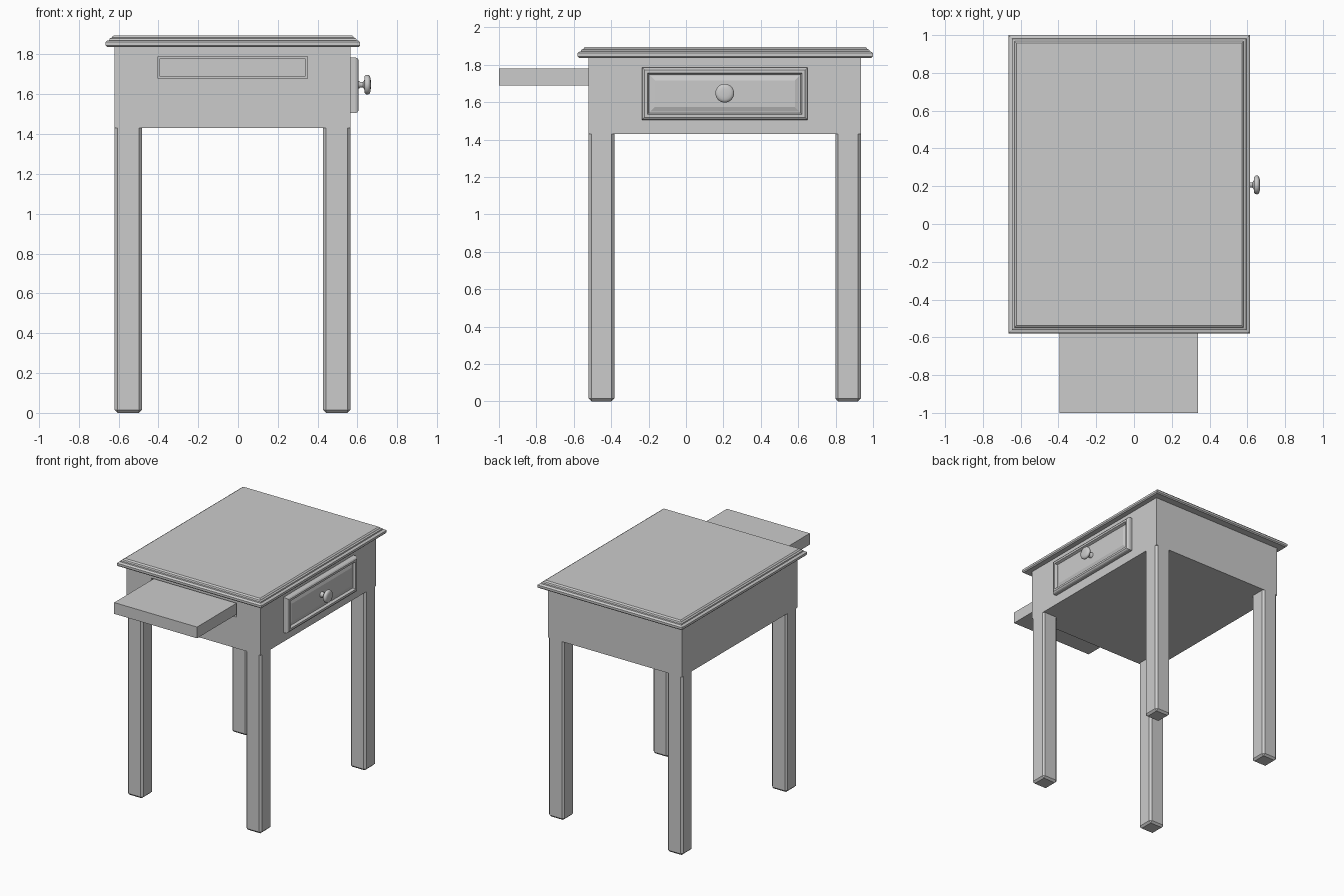
import bpy, bmesh, math
from mathutils import Matrix

if "Cube" in bpy.data.objects:
    bpy.data.objects.remove(bpy.data.objects["Cube"])


def finish(name, bm):
    bmesh.ops.recalc_face_normals(bm, faces=bm.faces)
    me = bpy.data.meshes.new(name)
    bm.to_mesh(me)
    bm.free()
    ob = bpy.data.objects.new(name, me)
    bpy.context.collection.objects.link(ob)
    return ob


def cube(bm, lo, hi):
    size = [b - a for a, b in zip(lo, hi)]
    mid = [(a + b) / 2 for a, b in zip(lo, hi)]
    bmesh.ops.create_cube(bm, size=1, matrix=Matrix.Translation(mid) @ Matrix.Diagonal((*size, 1)))


def box(name, lo, hi):
    bm = bmesh.new()
    cube(bm, lo, hi)
    return finish(name, bm)


def loft_rect(name, u0, u1, v0, v1, profile, place):
    """Stack of rectangles: profile is a list of (inset, height)."""
    bm = bmesh.new()
    rings = []
    for i, h in profile:
        corners = [(u0 + i, v0 + i), (u1 - i, v0 + i), (u1 - i, v1 - i), (u0 + i, v1 - i)]
        rings.append([bm.verts.new(place(u, v, h)) for u, v in corners])
    for a, b in zip(rings, rings[1:]):
        for k in range(4):
            bm.faces.new((a[k], a[(k + 1) % 4], b[(k + 1) % 4], b[k]))
    bm.faces.new(rings[0])
    bm.faces.new(rings[-1])
    return finish(name, bm)


X0, X1, Y0, Y1 = -0.62, 0.565, -0.52, 0.935
Z_APRON, Z_TOP = 1.43, 1.84

# Legs with chamfered vertical and foot edges
W = 0.137
for side, x in (("left", X0), ("right", X1 - W)):
    for end, y in (("front", Y0), ("back", Y1 - W)):
        bm = bmesh.new()
        cube(bm, (x, y, 0), (x + W, y + W, Z_APRON))
        edges = [e for e in bm.edges if min(v.co.z for v in e.verts) < 0.5]
        bmesh.ops.bevel(bm, geom=edges, offset=0.015, segments=1, affect='EDGES')
        finish(f"{end}_{side}_leg", bm)

# Apron body with a slot for the pull-out board
apron = box("apron", (X0, Y0, Z_APRON), (X1, Y1, Z_TOP))
cutter = box("slot_cutter", (-0.402, Y0 - 0.1, 1.68), (0.35, 0.2, 1.79))
cutter.hide_render = True
cutter.display_type = 'WIRE'
cut = apron.modifiers.new("slot", 'BOOLEAN')
cut.object = cutter
cut.operation = 'DIFFERENCE'
cut.solver = 'EXACT'

# Pull-out board
box("pull_out_board", (-0.394, -1.0, 1.69), (0.338, 0.19, 1.78))

# Table top with stepped moulding
loft_rect("table_top", -0.665, 0.613, -0.58, 1.0,
          [(0.008, 1.837), (0, 1.845), (0, 1.862), (0.008, 1.869), (0.018, 1.871),
           (0.02, 1.88), (0.032, 1.885), (0.035, 1.891), (0.042, 1.896)],
          lambda u, v, h: (u, v, h))

# Drawer front with rounded lip and recessed panel
loft_rect("drawer_front", -0.235, 0.65, 1.505, 1.785,
          [(0, 0.55), (0, 0.59), (0.004, 0.599), (0.014, 0.606), (0.03, 0.606),
           (0.038, 0.586), (0.046, 0.586), (0.068, 0.594)],
          lambda u, v, h: (h, u, v))

# Round drawer knob, turned about the x axis
bm = bmesh.new()
points = [(0.585, 0), (0.585, 0.024), (0.606, 0.02), (0.615, 0.014), (0.628, 0.014),
          (0.634, 0.024), (0.636, 0.042), (0.643, 0.049), (0.653, 0.05),
          (0.661, 0.045), (0.665, 0.034), (0.667, 0.02), (0.667, 0)]
verts = [bm.verts.new((x, r, 0)) for x, r in points]
profile = [bm.edges.new(pair) for pair in zip(verts, verts[1:])]
bmesh.ops.spin(bm, geom=verts + profile, cent=(0, 0, 0), axis=(1, 0, 0),
               angle=2 * math.pi, steps=32)
bmesh.ops.remove_doubles(bm, verts=bm.verts, dist=0.0001)
bmesh.ops.translate(bm, verts=bm.verts, vec=(0, 0.207, 1.648))
knob = finish("drawer_knob", bm)
bpy.context.view_layer.objects.active = knob
knob.select_set(True)
bpy.ops.object.shade_smooth_by_angle(angle=math.radians(40))
